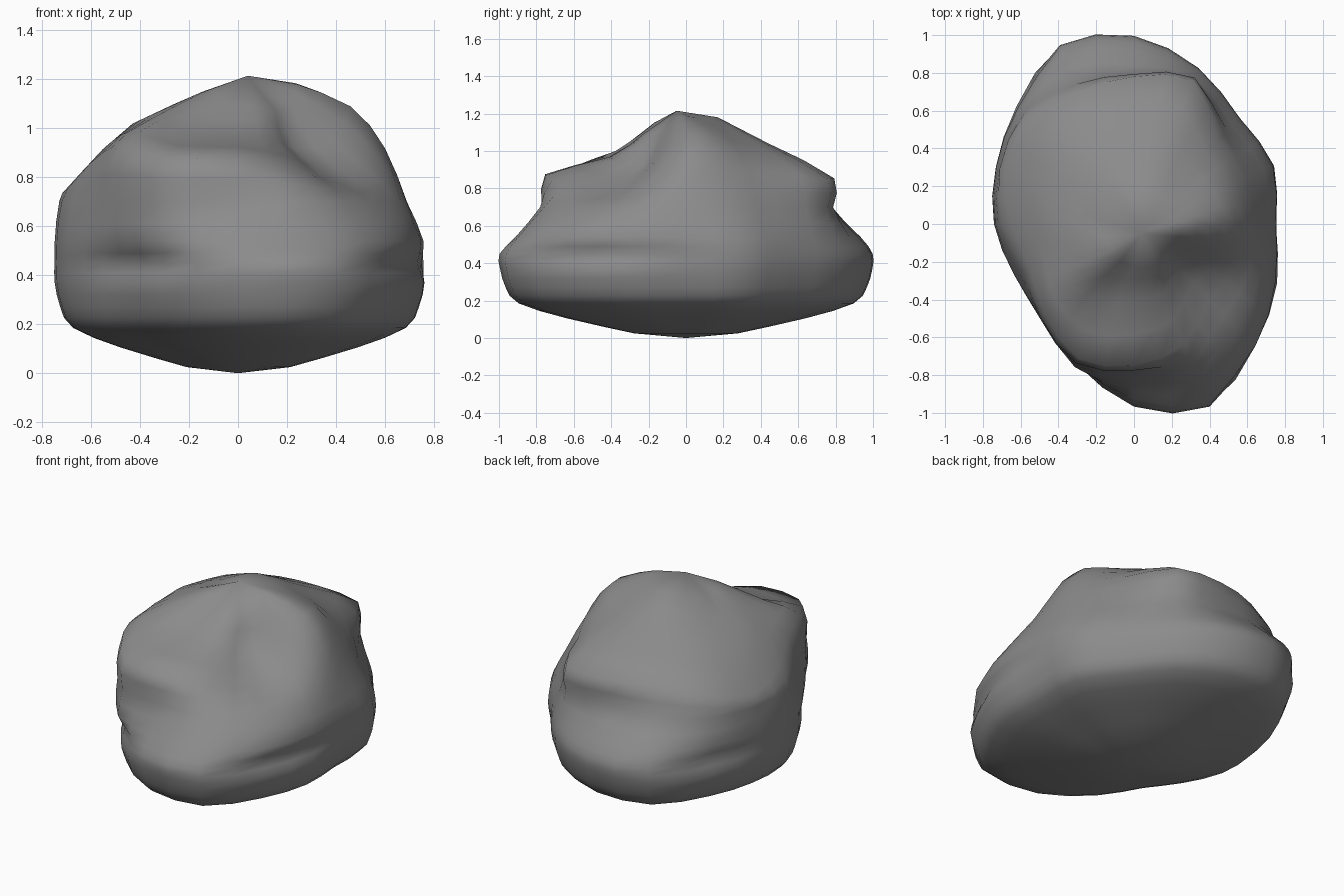
import bpy
import bmesh
from math import cos, sin, tau
from mathutils import Vector

default_cube = bpy.data.objects.get("Cube")
if default_cube:
    bpy.data.objects.remove(default_cube, do_unlink=True)

SIDES = 16  # directions around the boulder, starting at +x, counter-clockwise

# Radii and heights in hundredths for each direction
belly_radius = [75, 80, 79, 89, 99, 102, 88, 79, 74, 68, 67, 80, 96, 104, 91, 82]
brow_radius = [75, 78, 77, 86, 92, 97, 87, 79, 74, 69, 70, 82, 88, 97, 91, 81]
waist_radius = [69, 70, 70, 82, 78, 82, 83, 77, 72, 66, 70, 79, 77, 82, 77, 72]
shoulder_radius = [60, 59, 63, 82, 78, 76, 78, 74, 65, 60, 67, 77, 75, 69, 57, 59]
shoulder_height = [92, 91, 88, 85, 86, 86, 82, 76, 81, 90, 92, 88, 87, 82, 78, 81]
upper_radius = [46, 46, 42, 48, 42, 43, 45, 49, 43, 40, 46, 44, 40, 40, 33, 42]
upper_height = [109, 107, 105, 103, 105, 104, 102, 98, 102, 104, 103, 97, 97, 95, 92, 95]
crown_height = [118, 118, 118, 118, 118, 117, 115, 114, 113, 115, 115, 110, 109, 108, 107, 111]
GROOVED = (6, 10, 11, 14, 15)  # directions where the belly is dented


def ring(radii, heights, centre=(0, 0)):
    """Closed ring of points around the vertical axis."""
    points = []
    for i, (radius, height) in enumerate(zip(radii, heights)):
        angle = tau * i / SIDES
        points.append(Vector((centre[0] + radius / 100 * cos(angle),
                              centre[1] + radius / 100 * sin(angle),
                              height / 100)))
    return points


def level(height):
    return [height] * SIDES


def scaled(radii, factor):
    return [radius * factor for radius in radii]


def midpoint(before, start, end, after):
    """Point halfway along a smooth curve from start to end."""
    return (start + end) * 0.5625 - (before + after) * 0.0625


def refine_ring(points):
    """Double the points of a closed ring, keeping the given ones."""
    count = len(points)
    result = []
    for i, point in enumerate(points):
        after = points[(i + 1) % count]
        result += [point, midpoint(points[i - 1], point, after, points[(i + 2) % count])]
    return result


def refine_stack(rings):
    """Insert a smooth ring between each pair of neighbouring rings."""
    last = len(rings) - 1
    result = [rings[0]]
    for k in range(last):
        group = (rings[max(k - 1, 0)], rings[k], rings[k + 1], rings[min(k + 2, last)])
        result += [[midpoint(*column) for column in zip(*group)], rings[k + 1]]
    return result


def bridge(bm, lower, upper):
    for i in range(len(lower)):
        bm.faces.new((lower[i - 1], lower[i], upper[i], upper[i - 1]))


def cap(bm, loop, tip, upward):
    point = bm.verts.new(tip)
    for i in range(len(loop)):
        edge = (loop[i - 1], loop[i]) if upward else (loop[i], loop[i - 1])
        bm.faces.new((*edge, point))


# Rounded underside and wide belly
rings = [ring(scaled(belly_radius, factor), level(height))
         for factor, height in ((0.28, 2.5), (0.64, 10.5), (0.9, 18.5), (0.97, 27), (1, 37))]

# Dented belly, sloping brow and undercut waist
groove = [radius * (0.965 if i in GROOVED else 1) for i, radius in enumerate(belly_radius)]
rings.append(ring(groove, level(45)))
rings.append(ring(brow_radius, level(54)))
rings.append(ring(waist_radius, level(70)))

# Shoulder shelf, ridge and crown
rings.append(ring(shoulder_radius, shoulder_height))
rings.append(ring(upper_radius, upper_height))
rings.append(ring(level(20), crown_height, (0.04, -0.03)))

# Skin the smoothed rings
bm = bmesh.new()
smooth_rings = refine_stack([refine_ring(points) for points in rings])
loops = [[bm.verts.new(point) for point in points] for points in smooth_rings]
for lower, upper in zip(loops, loops[1:]):
    bridge(bm, lower, upper)
cap(bm, loops[0], (0, 0, 0), upward=False)
cap(bm, loops[-1], (0.04, -0.05, 1.215), upward=True)

mesh = bpy.data.meshes.new("boulder")
bm.to_mesh(mesh)
bm.free()
boulder = bpy.data.objects.new("boulder", mesh)
bpy.context.collection.objects.link(boulder)
bpy.context.view_layer.objects.active = boulder
boulder.select_set(True)

# Plain grey stone
stone = bpy.data.materials.new("grey stone")
stone.use_nodes = True
colour = (0.26, 0.26, 0.26, 1)
stone.diffuse_color = colour
shader = stone.node_tree.nodes["Principled BSDF"]
shader.inputs["Base Color"].default_value = colour
shader.inputs["Roughness"].default_value = 0.9
mesh.materials.append(stone)
bpy.ops.object.shade_smooth()
